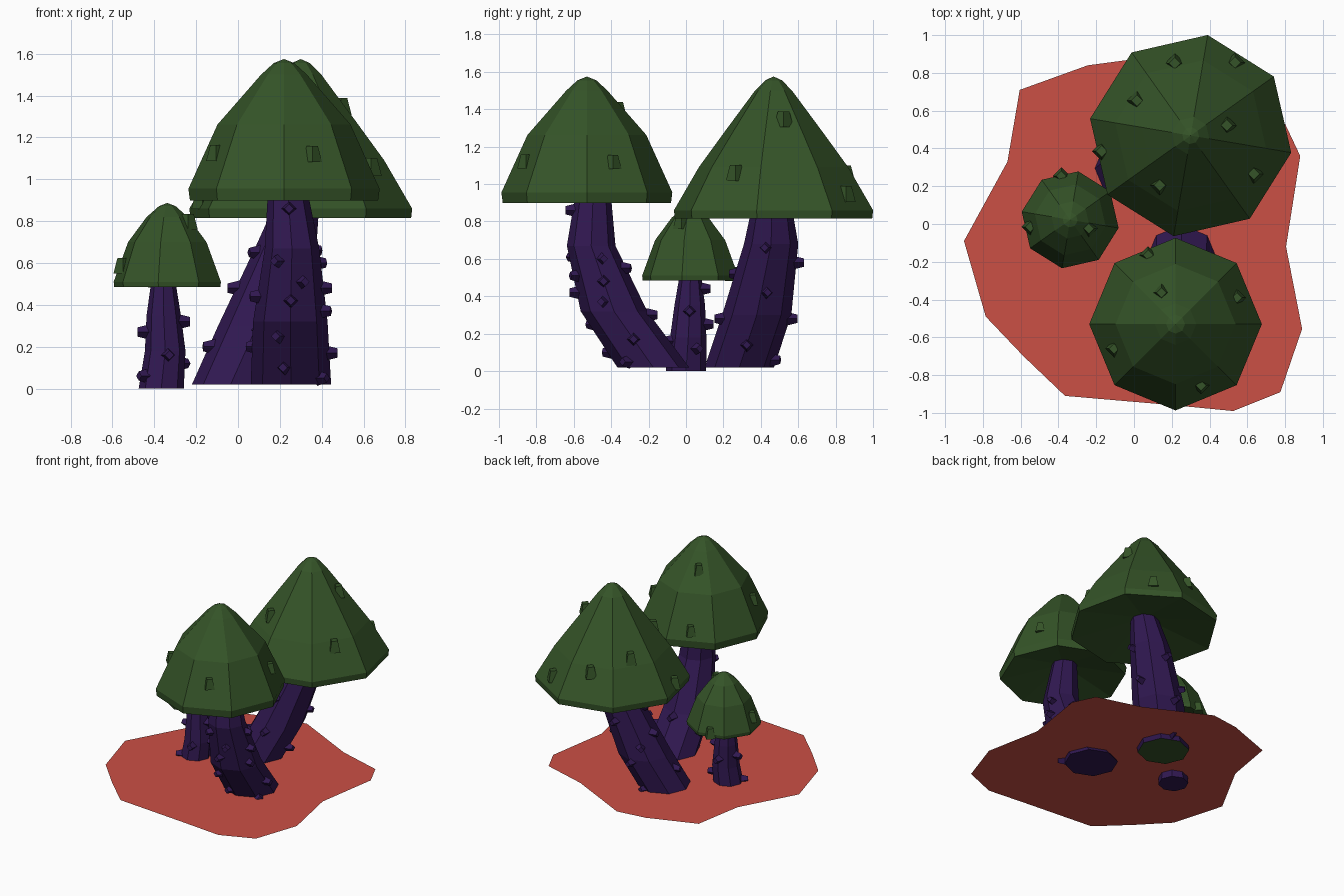
import bpy, bmesh
from math import cos, sin, radians
from mathutils import Vector, Matrix
from mathutils.bvhtree import BVHTree

if "Cube" in bpy.data.objects:
    bpy.data.objects.remove(bpy.data.objects["Cube"])


def material(name, rgb):
    m = bpy.data.materials.new(name)
    m.diffuse_color = (*rgb, 1)
    m.use_nodes = True
    m.node_tree.nodes["Principled BSDF"].inputs["Base Color"].default_value = m.diffuse_color
    return m


GREEN = material("cap_green", (0.035, 0.088, 0.021))
PURPLE = material("stem_purple", (0.030, 0.009, 0.082))
RED = material("ground_red", (0.60, 0.08, 0.06))


def finish(bm, name, *mats):
    mesh = bpy.data.meshes.new(name)
    bm.to_mesh(mesh)
    bm.free()
    for m in mats:
        mesh.materials.append(m)
    ob = bpy.data.objects.new(name, mesh)
    bpy.context.collection.objects.link(ob)
    return ob


def loft(bm, sections, phase=0.0, sides=8):
    """Skin horizontal rings given as (x, y, z, radius); returns the rings."""
    rings = []
    for x, y, z, r in sections:
        ring = []
        for i in range(sides):
            a = radians(phase + 360 * i / sides)
            ring.append(bm.verts.new((x + r * cos(a), y + r * sin(a), z)))
        rings.append(ring)
    for lo, hi in zip(rings, rings[1:]):
        for i in range(sides):
            j = (i + 1) % sides
            bm.faces.new((lo[i], lo[j], hi[j], hi[i]))
    return rings


def add_spike(bm, point, direction, length, r1, r2):
    """Four-sided blunt thorn, slightly sunk into the surface."""
    rot = direction.to_track_quat('Z', 'Y').to_matrix().to_4x4()
    centre = point + direction * (length / 2 - 0.02)
    bmesh.ops.create_cone(bm, cap_ends=True, segments=4, radius1=r1, radius2=r2,
                          depth=length, matrix=Matrix.Translation(centre) @ rot)


def make_cap(name, cx, cy, phase, profile, recess, tips, size):
    bm = bmesh.new()
    rings = loft(bm, [(cx, cy, z, r) for r, z in profile[:-1]], phase)
    apex = bm.verts.new((cx, cy, profile[-1][1]))
    under = bm.verts.new((cx, cy, profile[0][1] + recess))
    for i in range(8):
        j = (i + 1) % 8
        bm.faces.new((rings[-1][i], rings[-1][j], apex))
        bm.faces.new((rings[0][j], rings[0][i], under))
    tree = BVHTree.FromBMesh(bm)
    finish(bm, name, GREEN)
    # thorns, placed by dropping their plan position onto the cap
    sp = bmesh.new()
    for x, y in tips:
        out = Vector((x - cx, y - cy, 0))
        p = Vector((x, y, 3)) - out.normalized() * 0.35 * size
        hit, normal, _, _ = tree.ray_cast(p, Vector((0, 0, -1)))
        if hit:
            add_spike(sp, hit, normal, size, 0.62 * size, 0.36 * size)
    finish(sp, name + "_thorns", GREEN)


def make_stem(name, sections, thorns, base_green=False):
    bm = bmesh.new()
    rings = loft(bm, sections)
    tree = BVHTree.FromBMesh(bm)
    base = bm.faces.new(rings[0][::-1])
    base.material_index = 1 if base_green else 0
    finish(bm, name, PURPLE, GREEN)
    # thorns, placed by angle and height around the stem axis
    sp = bmesh.new()
    for ang, z in thorns:
        for a, b in zip(sections, sections[1:]):
            if a[2] <= z <= b[2]:
                axis = Vector(a[:3]).lerp(Vector(b[:3]), (z - a[2]) / (b[2] - a[2]))
        d = Vector((cos(radians(ang)), sin(radians(ang)), 0))
        hit, normal, _, _ = tree.ray_cast(axis + d, -d)
        if hit:
            if normal.dot(d) < 0:
                normal.negate()
            add_spike(sp, hit, (normal + d).normalized(), 0.06, 0.037, 0.022)
    finish(sp, name + "_thorns", PURPLE)


# ground patch
outline = [(-.90, -.09), (-.785, -.49), (-.585, -.70), (-.365, -.91), (.215, -.96),
           (.525, -.99), (.775, -.89), (.89, -.555), (.805, -.12), (.88, .36),
           (.80, .53), (.46, .63), (-.02, .87), (-.245, .84), (-.605, .71), (-.67, .33)]
bm = bmesh.new()
bm.faces.new([bm.verts.new((x, y, 0.05)) for x, y in outline])
finish(bm, "ground_patch", RED)

# caps
make_cap("back_cap", .30, .468, -9.6,
         [(.535, .815), (.54, .86), (.405, 1.09), (.265, 1.28), (.10, 1.50), (.045, 1.555), (0, 1.575)],
         0.10,
         [(-.01, .67), (.21, .88), (.55, .88), (.52, .53), (.66, .25), (.12, .18), (-.20, .38)], 0.085)
make_cap("front_cap", .22, -.53, 0,
         [(.45, .90), (.457, .955), (.318, 1.262), (.11, 1.50), (.05, 1.555), (0, 1.575)],
         0.10,
         [(.065, -.14), (.135, -.34), (.57, -.38), (-.13, -.67), (.365, -.88)], 0.075)
make_cap("small_cap", -.338, .022, -9.6,
         [(.257, .485), (.26, .51), (.19, .70), (.10, .82), (.04, .872), (0, .887)],
         0.05,
         [(-.39, .28), (-.575, -.02), (-.215, -.035)], 0.075)

# stems
make_stem("back_stem",
          [(-.035, .285, .02, .185), (.09, .378, .30, .185), (.23, .455, .68, .145), (.29, .46, .91, .10)],
          [(190, .20), (90, .28), (75, .06), (90, .58), (275, .28), (260, .52), (10, .42),
           (0, .14), (350, .66), (180, .48), (130, .40), (200, .65)], True)
make_stem("front_stem",
          [(.253, -.175, .02, .192), (.25, -.385, .32, .178), (.258, -.507, .67, .13), (.235, -.495, .98, .09)],
          [(250, .25), (292, .51), (240, .61), (0, .17), (0, .48), (345, .37), (15, .60), (185, .44),
           (260, .10), (270, .86), (270, .42), (90, .30), (75, .55), (170, .20), (320, .05)])
make_stem("small_stem",
          [(-.367, 0, 0, .108), (-.348, .012, .18, .097), (-.355, .02, .35, .082), (-.357, .024, .53, .055)],
          [(180, .27), (0, .32), (280, .16), (90, .44), (90, .25), (30, .12), (215, .06)])
